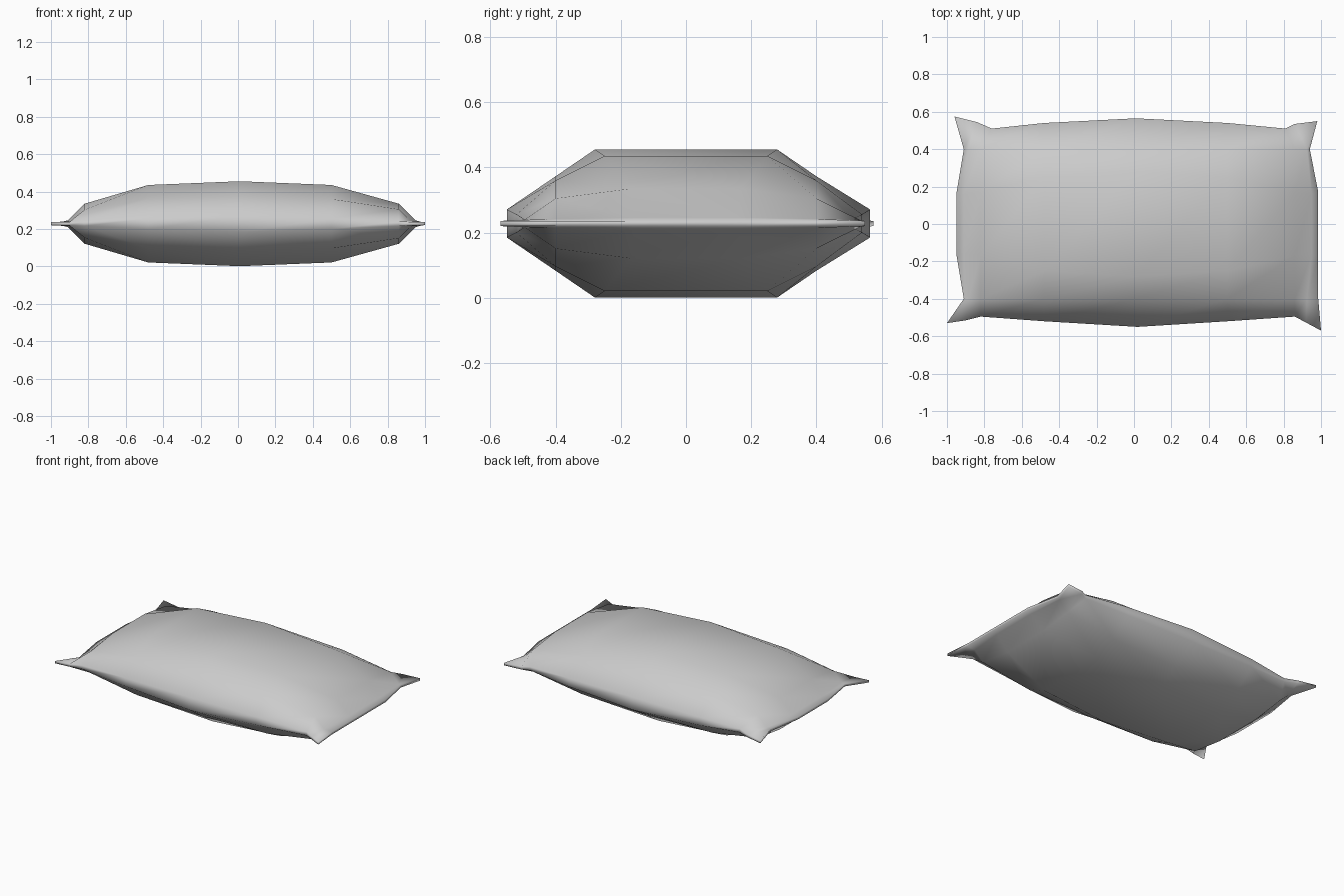
import bpy, bmesh

if "Cube" in bpy.data.objects:
    bpy.data.objects.remove(bpy.data.objects["Cube"])

MID = 0.228  # height of the seam

# Rows run front to back, each with nine stations from left to right
inner_x = [-0.91, -0.82, -0.48, 0.01, 0.5, 0.86, 0.95]
tight_x = [-0.885, -0.82, -0.48, 0.01, 0.5, 0.86, 0.925]
near_y = [0.40] * 9
mid_y = [0.16, 0.16, 0.17, 0.25, 0.28, 0.25, 0.17, 0.16, 0.17]
seam_h = [0.008, 0.010, 0.012, 0.028, 0.043, 0.028, 0.012, 0.010, 0.008]
near_h = [0.008, 0.014, 0.075, 0.132, 0.145, 0.132, 0.077, 0.014, 0.008]
mid_h = [0.008, 0.018, 0.107, 0.207, 0.227, 0.207, 0.107, 0.018, 0.008]

front_x = [-1.0, -0.90, -0.82, -0.48, 0.02, 0.5, 0.86, 0.92, 1.0]
front_y = [-0.53, -0.515, -0.495, -0.52, -0.55, -0.52, -0.495, -0.527, -0.57]
back_x = [-0.96, -0.84, -0.76, -0.48, 0.01, 0.5, 0.81, 0.86, 0.98]
back_y = [0.575, 0.545, 0.51, 0.54, 0.565, 0.54, 0.51, 0.535, 0.55]


def neg(values):
    return [-v for v in values]


rows = [
    (front_x, front_y, seam_h),
    ([-0.91] + tight_x + [0.985], neg(near_y), near_h),
    ([-0.95] + inner_x + [0.985], neg(mid_y), mid_h),
    ([-0.95] + inner_x + [0.985], mid_y, mid_h),
    ([-0.91] + tight_x + [0.94], near_y, near_h),
    (back_x, back_y, seam_h),
]

bm = bmesh.new()


def panel(sign):
    """One puffed cloth panel, above or below the seam."""
    return [[bm.verts.new((x, y, MID + sign * h)) for x, y, h in zip(*r)] for r in rows]


top, bottom = panel(1), panel(-1)
for j in range(len(rows) - 1):
    for i in range(8):
        for g in (top, bottom):
            bm.faces.new((g[j][i], g[j][i + 1], g[j + 1][i + 1], g[j + 1][i]))

# Seam band joining both panels
last = len(rows) - 1
ring = ([(0, i) for i in range(8)] + [(j, 8) for j in range(last)]
        + [(last, i) for i in range(8, 0, -1)] + [(j, 0) for j in range(last, 0, -1)])
for (a, b), (c, d) in zip(ring, ring[1:] + ring[:1]):
    bm.faces.new((bottom[a][b], bottom[c][d], top[c][d], top[a][b]))

bmesh.ops.recalc_face_normals(bm, faces=bm.faces[:])
for f in bm.faces:
    f.smooth = True

mesh = bpy.data.meshes.new("pillow")
bm.to_mesh(mesh)
bm.free()
pillow = bpy.data.objects.new("pillow", mesh)
bpy.context.collection.objects.link(pillow)
